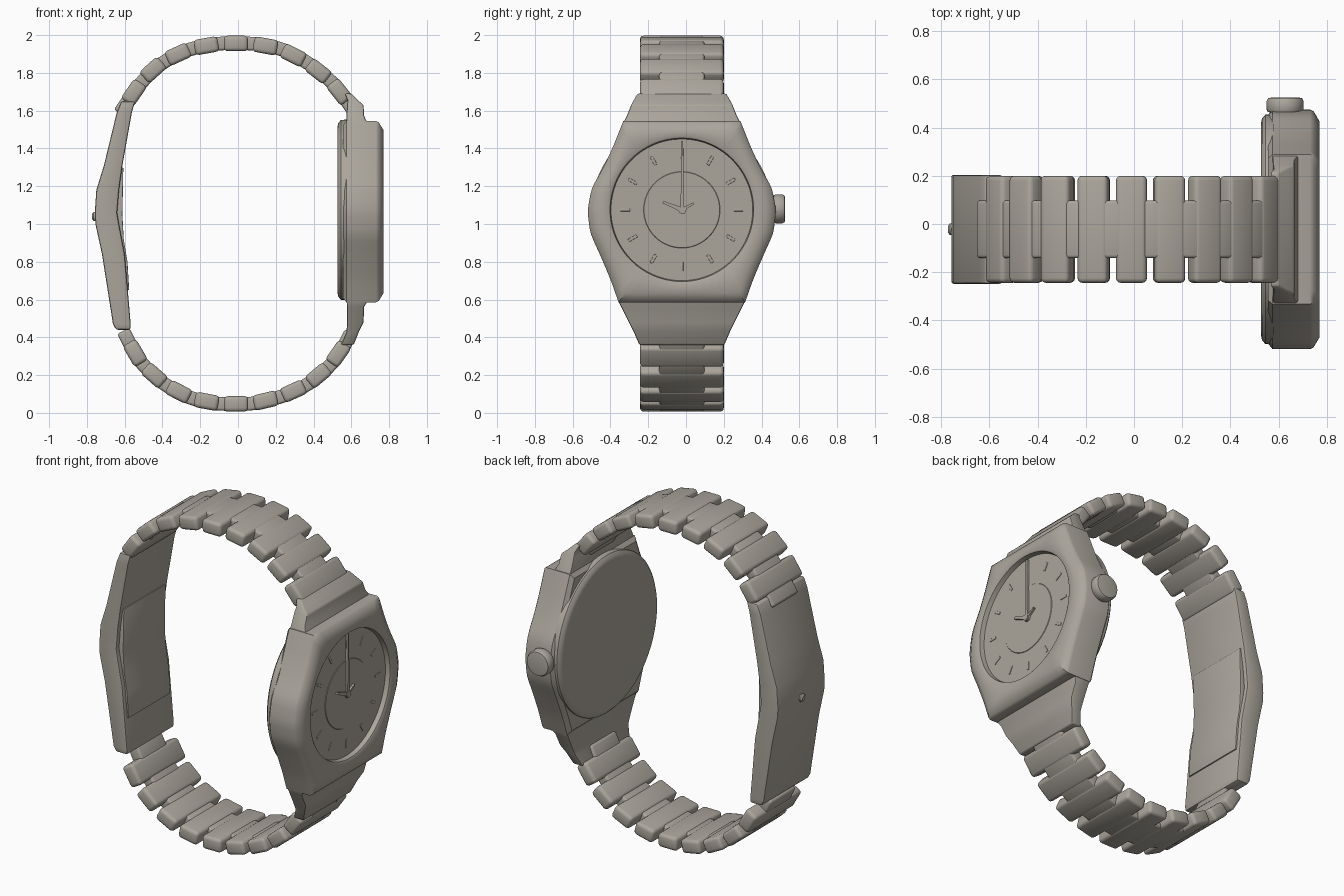
import bpy, bmesh, math
from mathutils import Vector, Matrix

cube = bpy.data.objects.get("Cube")
if cube:
    bpy.data.objects.remove(cube, do_unlink=True)

metal = bpy.data.materials.new("warm_grey_metal")
metal.use_nodes = True
COLOR = (0.41, 0.38, 0.335, 1)
metal.diffuse_color = COLOR
metal.node_tree.nodes["Principled BSDF"].inputs["Base Color"].default_value = COLOR

CY, CZ = -0.022, 1.075      # centre of the band and the dial


def finish(name, bm, bevel=0.0, segments=2):
    bmesh.ops.recalc_face_normals(bm, faces=bm.faces)
    if bevel:
        sharp = [e for e in bm.edges if e.calc_face_angle(0) > 0.6]
        bmesh.ops.bevel(bm, geom=sharp, offset=bevel, segments=segments,
                        profile=0.5, affect='EDGES', clamp_overlap=True)
    mesh = bpy.data.meshes.new(name)
    bm.to_mesh(mesh)
    bm.free()
    mesh.materials.append(metal)
    obj = bpy.data.objects.new(name, mesh)
    bpy.context.collection.objects.link(obj)
    return obj


def loft(name, loops, bevel=0.0):
    """Skin a row of equal-length loops and cap both ends."""
    bm = bmesh.new()
    rows = [[bm.verts.new(p) for p in loop] for loop in loops]
    n = len(rows[0])
    for a, b in zip(rows, rows[1:]):
        for i in range(n):
            j = (i + 1) % n
            bm.faces.new((a[i], a[j], b[j], b[i]))
    bm.faces.new(rows[0])
    bm.faces.new(rows[-1])
    return finish(name, bm, bevel)


def stations(rows):
    """Rectangles across the band from (z, half width, x back, x front)."""
    return [[(x0, CY - w, z), (x1, CY - w, z), (x1, CY + w, z), (x0, CY + w, z)]
            for z, w, x0, x1 in rows]


def circle(x, r, y=CY, z=CZ, n=64):
    return [(x, y + r * math.cos(k * math.tau / n), z + r * math.sin(k * math.tau / n))
            for k in range(n)]


def box(name, size, matrix, bevel):
    bm = bmesh.new()
    bmesh.ops.create_cube(bm, size=1, matrix=matrix @ Matrix.Diagonal((*size, 1)))
    return finish(name, bm, bevel, 3)


# Case outline: half width by height
WIDTHS = [(0.585, 0.335), (0.7, 0.375), (0.83, 0.43), (0.95, 0.485), (1.07, 0.5),
          (1.19, 0.478), (1.3, 0.415), (1.4, 0.368), (1.545, 0.31)]


def half_width(z):
    for (z0, w0), (z1, w1) in zip(WIDTHS, WIDTHS[1:]):
        if z <= z1:
            return w0 + (w1 - w0) * (z - z0) / (z1 - z0)
    return WIDTHS[-1][1]


LOW, HIGH, STEPS, ACROSS = WIDTHS[0][0], WIDTHS[-1][0], 32, 12
heights = [LOW + (HIGH - LOW) * k / STEPS for k in range(STEPS + 1)]
raw = [half_width(z) for z in heights]
soft = [raw[0]] + [(raw[k - 1] + 2 * raw[k] + raw[k + 1]) / 4 for k in range(1, STEPS)] + [raw[-1]]
outline = [Vector((w, z - CZ)) for w, z in zip(soft, heights)]
outline += [Vector((soft[-1] * (1 - 2 * k / ACROSS), HIGH - CZ)) for k in range(1, ACROSS)]
outline += [Vector((-w, z - CZ)) for w, z in reversed(list(zip(soft, heights)))]
outline += [Vector((-soft[0] * (1 - 2 * k / ACROSS), LOW - CZ)) for k in range(1, ACROSS)]


def case_loop(x, scale):
    return [(x, CY + p.x * scale, CZ + p.y * scale) for p in outline]


def round_loop(x, r):
    return [(x, CY + p.normalized().x * r, CZ + p.normalized().y * r) for p in outline]


# Case with chamfered bezel and a sunken dial
loft("case", [case_loop(0.555, 0.95), case_loop(0.575, 1), case_loop(0.73, 1),
              case_loop(0.745, 0.985), case_loop(0.77, 0.9), round_loop(0.77, 0.388),
              round_loop(0.765, 0.38), round_loop(0.738, 0.375)])
loft("case_back", [circle(0.527, 0.44), circle(0.531, 0.46),
                   circle(0.545, 0.476), circle(0.58, 0.478)])

# Lugs that taper from the case into the band
loft("upper_lug", stations([(1.45, 0.33, 0.575, 0.69), (1.545, 0.305, 0.575, 0.68),
                            (1.575, 0.29, 0.575, 0.667), (1.63, 0.268, 0.577, 0.665),
                            (1.655, 0.255, 0.58, 0.635), (1.69, 0.235, 0.565, 0.6)]), 0.008)
loft("lower_lug", stations([(0.68, 0.35, 0.575, 0.69), (0.59, 0.335, 0.575, 0.685),
                            (0.56, 0.32, 0.577, 0.667), (0.48, 0.28, 0.577, 0.665),
                            (0.43, 0.255, 0.575, 0.64), (0.36, 0.225, 0.545, 0.612)]), 0.008)

# Crown
profile = [(0.42, 0.05), (0.46, 0.05), (0.465, 0.072), (0.475, 0.077),
           (0.51, 0.077), (0.522, 0.07), (0.525, 0.055)]
loft("crown", [[(0.627 + r * math.cos(k * math.tau / 32), y, 1.08 + r * math.sin(k * math.tau / 32))
                for k in range(32)] for y, r in profile])

# Dial relief and markers
loft("dial_ring", [circle(0.735, 0.205), circle(0.741, 0.2), circle(0.741, 0.195)])
for k in range(12):
    turn = Matrix.Rotation(k * math.tau / 12, 4, 'X')
    place = Matrix.Translation((0.738, CY, CZ)) @ turn @ Matrix.Translation((0, 0, 0.3))
    box("hour_marker", (0.007, 0.016, 0.05), place, 0.002)


# Hands
def hand(name, angle, length, width):
    turn = Matrix.Translation((0.745, CY + 0.002, CZ)) @ Matrix.Rotation(angle, 4, 'X')
    flat = [(-width, -0.02), (width, -0.02), (width * 0.5, length), (-width * 0.5, length)]
    loft(name, [[turn @ Vector((x, y, z)) for y, z in flat] for x in (-0.008, 0.008)])


hand("minute_hand", 0, 0.365, 0.009)
hand("hour_hand", math.radians(68), 0.11, 0.013)
hand("second_hand", math.radians(-60), 0.07, 0.01)
loft("hand_pin", [circle(0.735, 0.018, n=16), circle(0.757, 0.018, n=16)])

# Band: full-width links joined by narrower connectors
UPPER = [(-0.59, 1.64), (-0.5, 1.77), (-0.4, 1.86), (-0.28, 1.92), (-0.15, 1.953), (0, 1.959),
         (0.15, 1.95), (0.28, 1.908), (0.42, 1.82), (0.53, 1.72), (0.61, 1.6)]
LOWER = [(-0.6, 0.42), (-0.53, 0.28), (-0.43, 0.18), (-0.31, 0.1), (-0.17, 0.053), (0, 0.043),
         (0.13, 0.055), (0.3, 0.11), (0.43, 0.19), (0.54, 0.31), (0.61, 0.45)]


def along(path, s):
    points = [Vector((x, 0, z)) for x, z in path]
    for a, b in zip(points, points[1:]):
        length = (b - a).length
        if s <= length or b is points[-1]:
            return a + (b - a) * (s / length)
        s -= length


def link(name, path, s, size, bevel):
    half = size[0] / 2
    a, b = along(path, s - half), along(path, s + half)
    mid, d = (a + b) / 2, b - a
    place = Matrix.Translation((mid.x, CY, mid.z)) @ Matrix.Rotation(-math.atan2(d.z, d.x), 4, 'Y')
    box(name, size, place, bevel)


PITCH = 0.158
for side, path, start in (("upper", UPPER, 0.068), ("lower", LOWER, 0.118)):
    for k in range(9):
        link(side + "_link", path, start + k * PITCH, (0.128, 0.444, 0.082), 0.02)
    for k in range(10):
        link(side + "_connector", path, start + (k - 0.5) * PITCH, (0.11, 0.24, 0.072), 0.014)

# Folding clasp with inner leaf and release stud
loft("clasp", stations([(0.44, 0.225, -0.645, -0.57), (0.47, 0.226, -0.662, -0.568),
                        (0.84, 0.226, -0.72, -0.6), (1.0, 0.226, -0.755, -0.63),
                        (1.06, 0.226, -0.758, -0.64), (1.18, 0.226, -0.75, -0.63),
                        (1.31, 0.226, -0.71, -0.612), (1.59, 0.226, -0.642, -0.562),
                        (1.65, 0.226, -0.618, -0.545)]), 0.01)
loft("clasp_leaf", stations([(0.65, 0.2, -0.6, -0.576), (0.8, 0.2, -0.62, -0.585),
                             (0.92, 0.2, -0.63, -0.605), (1.05, 0.2, -0.65, -0.612),
                             (1.3, 0.2, -0.63, -0.607)]), 0.004)
loft("clasp_stud", [circle(-0.74, 0.026, z=1.04, n=20), circle(-0.764, 0.024, z=1.04, n=20),
                    circle(-0.772, 0.014, z=1.04, n=20)])

# Smooth rounded surfaces, keep crisp edges
bpy.ops.object.select_all(action='DESELECT')
for obj in bpy.context.collection.objects:
    if obj.type == 'MESH':
        obj.select_set(True)
        bpy.context.view_layer.objects.active = obj
bpy.ops.object.shade_smooth_by_angle(angle=math.radians(35))
